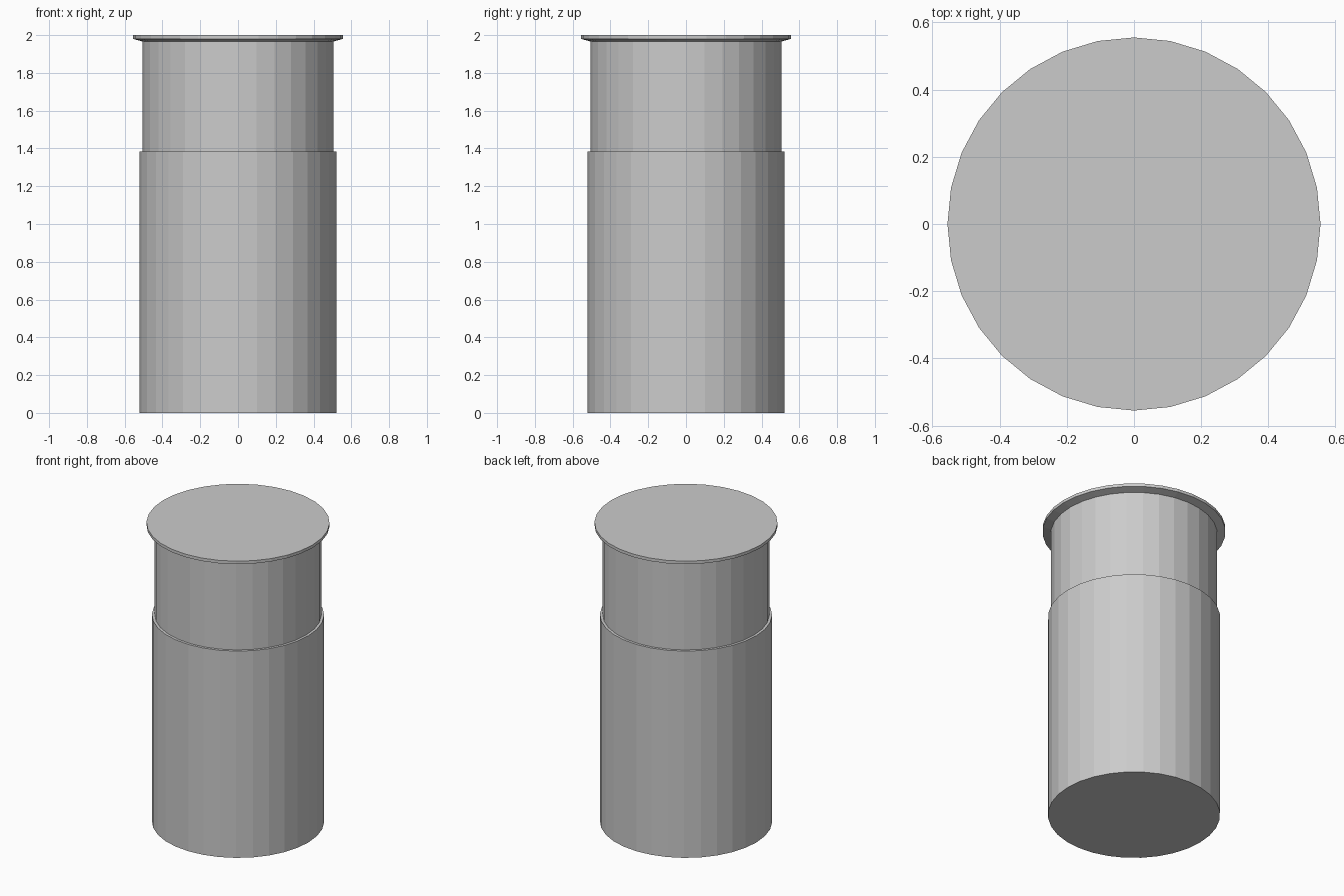
import bpy, bmesh, math

if "Cube" in bpy.data.objects:
    bpy.data.objects.remove(bpy.data.objects["Cube"])

SIDES = 32


def lathe(name, profile):
    """Flat-faced solid of revolution with capped ends; profile is (radius, z) bottom to top."""
    bm = bmesh.new()
    rings = [[bm.verts.new((r * math.cos(2 * math.pi * i / SIDES),
                            r * math.sin(2 * math.pi * i / SIDES), z))
              for i in range(SIDES)] for r, z in profile]
    for low, high in zip(rings, rings[1:]):
        for i in range(SIDES):
            j = (i + 1) % SIDES
            bm.faces.new((low[i], low[j], high[j], high[i]))
    bm.faces.new(rings[0][::-1])
    bm.faces.new(rings[-1])
    mesh = bpy.data.meshes.new(name)
    bm.to_mesh(mesh)
    bm.free()
    obj = bpy.data.objects.new(name, mesh)
    bpy.context.collection.objects.link(obj)
    return obj


# Wide lower body, stepped neck and thin flange with a bevelled underside
lathe("flanged_canister", [
    (0.522, 0.0), (0.522, 1.383),    # lower body
    (0.505, 1.383), (0.505, 1.966),  # neck
    (0.555, 1.98), (0.555, 2.0),     # flange
])
